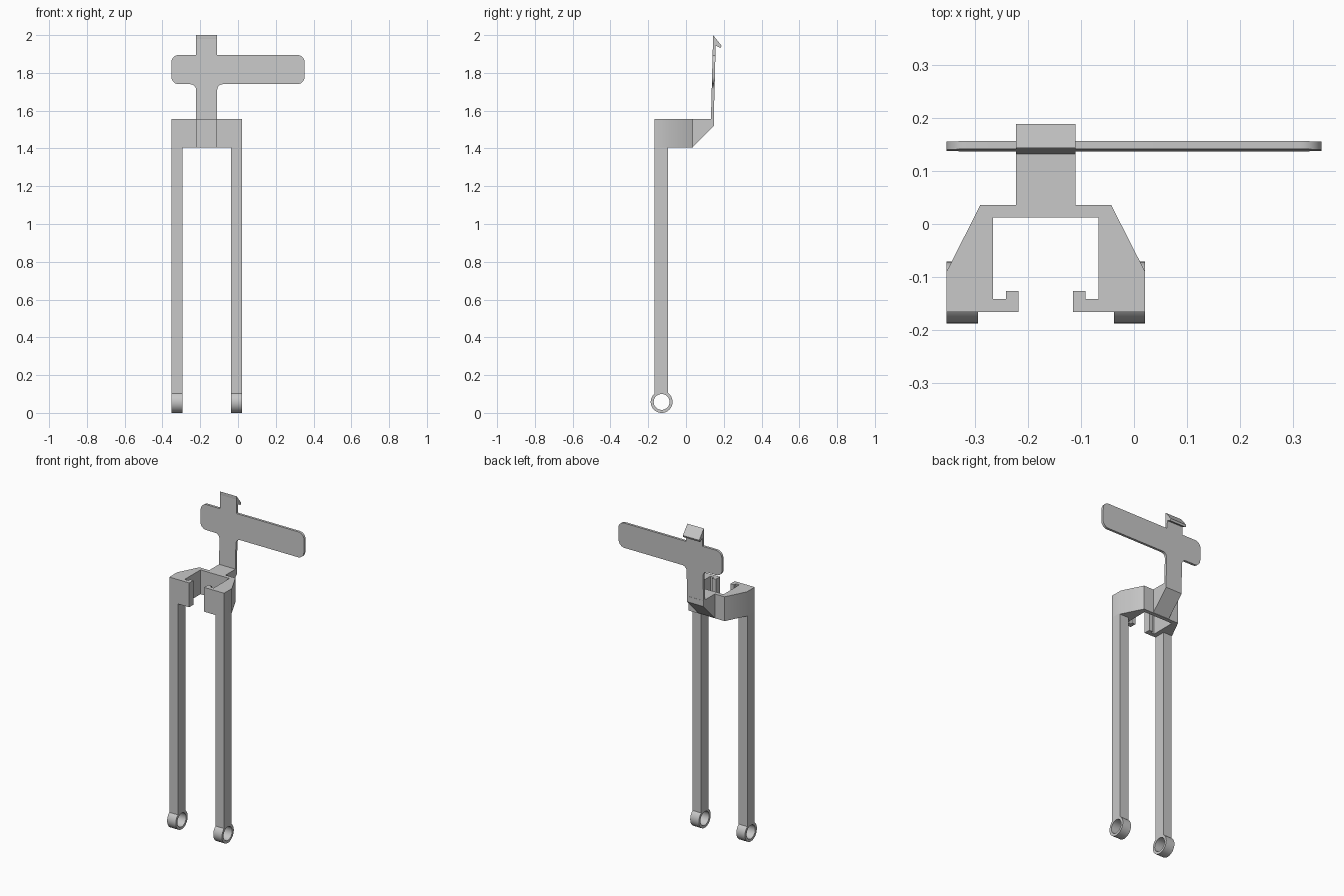
import bpy, bmesh, math

cube = bpy.data.objects.get("Cube")
if cube:
    bpy.data.objects.remove(cube, do_unlink=True)

grey = bpy.data.materials.new("light grey")
grey.use_nodes = True
colour = (0.58, 0.58, 0.58, 1)
grey.diffuse_color = colour
grey.node_tree.nodes["Principled BSDF"].inputs["Base Color"].default_value = colour

CX = -0.166                    # centre line of the bracket and arm
ARM = 0.056                    # half width of the arm
Z0, Z1 = 1.405, 1.555          # bracket bottom and top


def finish(name, bm):
    bmesh.ops.recalc_face_normals(bm, faces=bm.faces)
    mesh = bpy.data.meshes.new(name)
    bm.to_mesh(mesh)
    bm.free()
    mesh.materials.append(grey)
    obj = bpy.data.objects.new(name, mesh)
    bpy.context.collection.objects.link(obj)
    bpy.ops.object.select_all(action="DESELECT")
    obj.select_set(True)
    bpy.context.view_layer.objects.active = obj
    bpy.ops.object.shade_smooth_by_angle(angle=math.radians(30))


def prism(name, profile, place, low, high):
    """Extrude a 2D profile; place(a, b, t) maps it into space."""
    bm = bmesh.new()
    ends = [[bm.verts.new(place(a, b, t)) for a, b in profile] for t in (low, high)]
    for loop in ends:
        bm.faces.new(loop)
    n = len(profile)
    for i in range(n):
        j = (i + 1) % n
        bm.faces.new((ends[0][i], ends[0][j], ends[1][j], ends[1][i]))
    finish(name, bm)


def along_x(y, z, x):
    return (x, y, z)


def along_z(x, y, z):
    return (x, y, z)


def leaning(x, z, t):
    return (x, 0.132 + (z - Z1) * 0.026 + t, z)


def arc(x, z, r, start, end, steps=8):
    angles = [math.radians(start + (end - start) * i / steps) for i in range(steps + 1)]
    return [(x + r * math.cos(a), z + r * math.sin(a)) for a in angles]


# Clip bracket: mirrored half outline with inward hooks
half = [(0.099, 0.012), (0.099, -0.141), (0.075, -0.141), (0.075, -0.126),
        (0.051, -0.126), (0.051, -0.166), (0.187, -0.166), (0.187, -0.09),
        (0.123, 0.036)]
outline = [(CX + x, y) for x, y in half] + [(CX - x, y) for x, y in reversed(half)]
prism("clip_bracket", outline, along_z, Z0, Z1)

# Wedge joining the bracket to the upright arm
prism("arm_wedge", [(0.034, Z0), (0.148, 1.52), (0.148, Z1), (0.034, Z1)],
      along_x, CX - ARM, CX + ARM)

# Upright arm and cross plate in one leaning sheet
left, right = CX - ARM, CX + ARM
low, high, r, f = 1.74, 1.895, 0.04, 0.03
edge, top = 0.353, 1.98
sheet = [(left, 1.53), (right, 1.53)]
sheet += arc(right + f, low - f, f, 180, 90)
sheet += arc(edge - r, low + r, r, -90, 0)
sheet += arc(edge - r, high - r, r, 0, 90)
sheet += [(right, high), (right, top), (left, top), (left, high)]
sheet += arc(-edge + r, high - r, r, 90, 180)
sheet += arc(-edge + r, low + r, r, 180, 270)
sheet += arc(left - f, low - f, f, 90, 0)
prism("arm_and_cross_plate", sheet, leaning, 0, 0.015)

# Barbed catch closing the top of the arm
prism("top_catch", [(0.143, 1.975), (0.1435, 2.0), (0.188, 1.944), (0.183, 1.932), (0.15, 1.947)],
      along_x, left, right)

# Two legs, each ending in an eyelet
for side, name in ((1, "left"), (-1, "right")):
    x0, x1 = sorted((CX + side * 0.128, CX + side * 0.187))
    prism(name + "_leg", [(-0.166, 0.103), (-0.094, 0.103), (-0.094, Z0 + 0.01), (-0.166, Z0 + 0.01)],
          along_x, x0, x1)
    bm = bmesh.new()
    rings = []
    for radius, x in ((0.058, x0), (0.058, x1), (0.042, x1), (0.042, x0)):
        rings.append([bm.verts.new((x, y, z)) for y, z in arc(-0.129, 0.058, radius, 0, 360, 40)[:-1]])
    for k in range(4):
        a, b = rings[k], rings[(k + 1) % 4]
        for i in range(40):
            j = (i + 1) % 40
            bm.faces.new((a[i], a[j], b[j], b[i]))
    finish(name + "_eyelet", bm)
